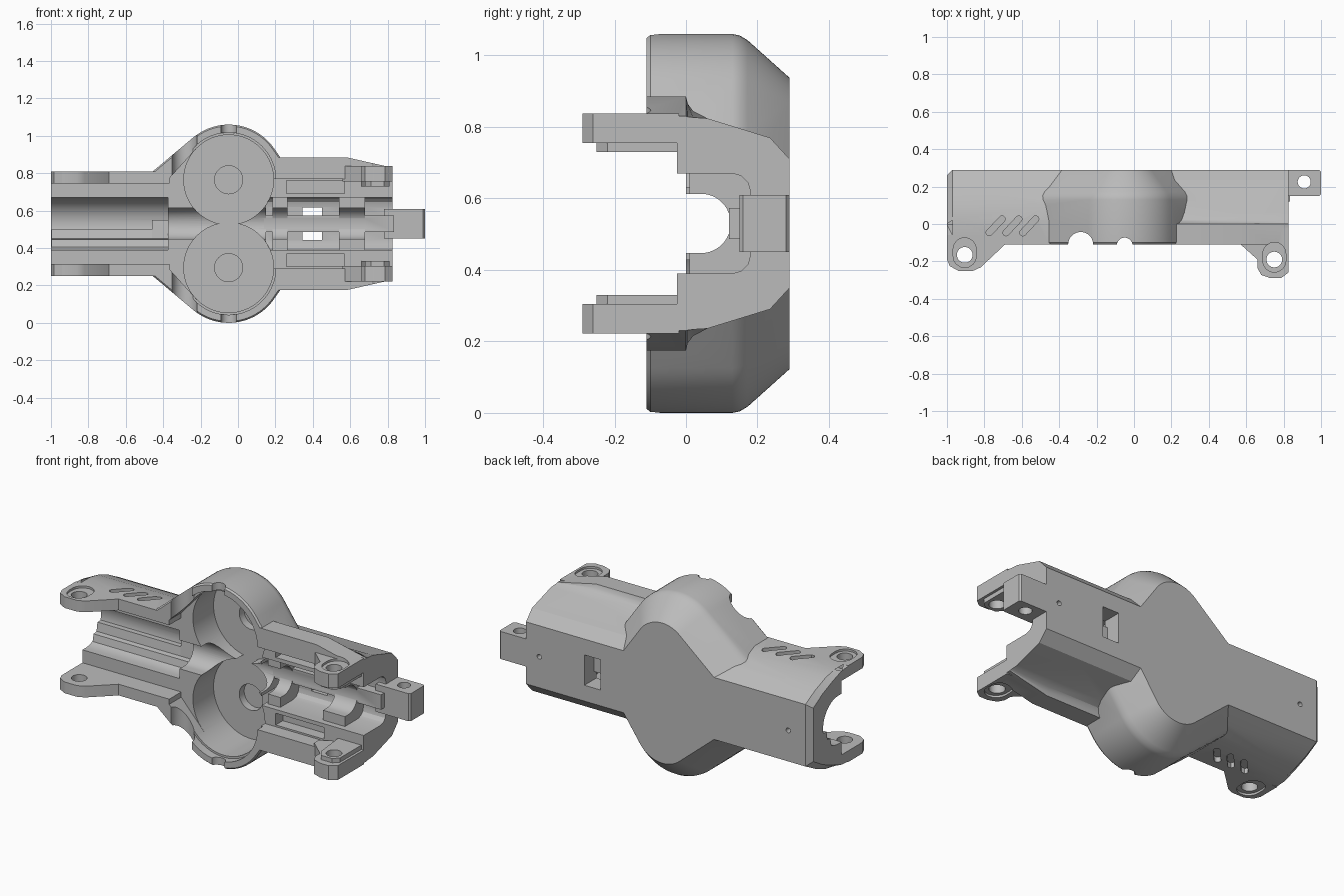
import bpy, bmesh
from math import sin, cos, pi, radians

cube = bpy.data.objects.get("Cube")
if cube:
    bpy.data.objects.remove(cube, do_unlink=True)

MID = 0.53                       # height of the symmetry plane
CX, LOBE, R = -0.05, 0.235, 0.295  # twin round housings

grey = bpy.data.materials.new("plain grey")
grey.use_nodes = True
grey.diffuse_color = (0.5, 0.5, 0.5, 1)
grey.node_tree.nodes["Principled BSDF"].inputs["Base Color"].default_value = (0.5, 0.5, 0.5, 1)


def loft(name, rings):
    """Closed solid through rings of equal point count."""
    bm = bmesh.new()
    loops = [[bm.verts.new(p) for p in ring] for ring in rings]
    n = len(loops[0])
    for a, b in zip(loops, loops[1:]):
        for i in range(n):
            j = (i + 1) % n
            bm.faces.new((a[i], a[j], b[j], b[i]))
    bm.faces.new(loops[0])
    bm.faces.new(loops[-1])
    bmesh.ops.recalc_face_normals(bm, faces=bm.faces)
    me = bpy.data.meshes.new(name)
    bm.to_mesh(me)
    bm.free()
    me.materials.append(grey)
    ob = bpy.data.objects.new(name, me)
    bpy.context.collection.objects.link(ob)
    return ob


def prism(name, pts, axis, a, b):
    place = {"x": lambda p, h: (h, p[0], p[1]),
             "y": lambda p, h: (p[0], h, p[1]),
             "z": lambda p, h: (p[0], p[1], h)}[axis]
    return loft(name, [[place(p, h) for p in pts] for h in (a, b)])


def box(name, x, y, z):
    return prism(name, [(x[0], y[0]), (x[1], y[0]), (x[1], y[1]), (x[0], y[1])], "z", *z)


def circle(u, v, r, n=40):
    return [(u + r * cos(2 * pi * i / n), v + r * sin(2 * pi * i / n)) for i in range(n)]


def trough(r, yc, front=-0.4):
    """U-shaped section in (y, z) open towards the front."""
    arc = [(yc + r * cos(t), r * sin(t)) for t in [radians(-90 + 7.5 * i) for i in range(25)]]
    return [(front, -r)] + arc + [(front, r)]


def capsule(u, v, half, r, ang):
    du, dv = half * cos(ang), half * sin(ang)
    out = []
    for s, start in ((1, ang - pi / 2), (-1, ang + pi / 2)):
        out += [(u + s * du + r * cos(start + pi * i / 8),
                 v + s * dv + r * sin(start + pi * i / 8)) for i in range(9)]
    return out


def both(half):
    return half + [(y, -z) for y, z in reversed(half)]


def combine(target, tool, op):
    mod = target.modifiers.new(op, "BOOLEAN")
    mod.operation, mod.solver, mod.object = op, "EXACT", tool
    bpy.context.view_layer.objects.active = target
    bpy.ops.object.modifier_apply(modifier=mod.name)
    bpy.data.objects.remove(tool, do_unlink=True)


# Left barrel with a bevelled end
def section(x, half):
    return [(x, y, z) for y, z in both(half)]


full = [(-.11, .28), (.02, .28), (.1, .266), (.2, .228), (.265, .193), (.29, .18)]
end = [(-.11, .28), (.0, .272), (.08, .245), (.175, .205), (.235, .17), (.26, .155)]
shell = loft("housing_shell", [section(-1, end), section(-.97, full), section(-.1, full)])


# Right barrel with a flange that tapers towards its end
def right_half(f):
    k = f - .295
    return [(-.11, f), (0, f), (.005, .295 + k * .66), (.02, .295 + k * .33),
            (.06, .294), (.235, .24), (.29, .18)]


combine(shell, loft("right_barrel", [section(-.1, right_half(.355)), section(.58, right_half(.355)),
                                     section(.825, right_half(.3))]), "UNION")


# Twin-lobe housing with a chamfered back
def lobes(r, y):
    a0, a1 = radians(35), radians(130)
    arc = [(CX + r * cos(a0 + (a1 - a0) * i / 24), LOBE + r * sin(a0 + (a1 - a0) * i / 24))
           for i in range(25)]
    t0 = (arc[0][1] - .15) / cos(a0)
    t1 = (arc[-1][1] - .15) / -cos(a1)
    top = [(arc[0][0] + t0 * sin(a0), .15)] + arc + [(arc[-1][0] - t1 * sin(a1), .15)]
    return [(x, y, z) for x, z in both(top)]


combine(shell, loft("lobes", [lobes(R - .008, -.11), lobes(R, -.1), lobes(R, .13), lobes(R - .004, .15),
                              lobes(R - .017, .172), lobes(.175, .287), lobes(.172, .29)]), "UNION")

cuts = [
    # Left channel: wide ledge, round trough, then a narrower bore between the lobes
    box("ledge", (-1.1, .16), (-.4, 0), (-.215, .215)),
    prism("trough", trough(.14, .03), "x", -1.1, -.375),
    prism("inner_bore", trough(.083, .042), "x", -.5, .3),
    # Right channel: wide ledge, then rounded square trough
    box("right_ledge", (.1, 1), (-.4, -.025), (-.24, .24)),
    prism("right_trough", both([(-.4, .14), (.13, .14), (.155, .133), (.173, .115), (.18, .09)]), "x", .15, 1),
    # Back window and screw pilot holes
    box("window", (.345, .45), (.1, .4), (-.088, .088)),
    prism("pilot_a", circle(.74, 0, .014, 16), "y", .25, .4),
    prism("pilot_b", circle(-.86, 0, .014, 16), "y", .25, .4),
]
for s in (1, -1):
    cuts += [
        # Round pockets with a deeper centre recess
        prism("pocket", circle(CX, s * LOBE, .24, 64), "y", -.3, .19),
        prism("pocket_rim", circle(CX, s * LOBE, .252, 64), "y", -.3, -.06),
        prism("recess", circle(CX, s * LOBE, .075), "y", .1, .235),
        prism("side_relief", [(-.365, s * .17), (-.365, s * .245), (-.22, s * .405), (-.12, s * .2)],
              "y", -.3, .0),
        # Cable notches in the rim
        prism("wire_notch", circle(-.285, -.11, .067), "z", s * .25, s * .6),
        prism("small_notch", circle(CX, -.115, .042), "z", s * .42, s * .6),
        # Rectangular slots beside the right channel
        box("side_slot", (.26, .57), (-.3, .04), (s * .162, s * .23)),
    ]
    # Slanted grip grooves
    cuts += [prism("grip", capsule(x, -.01, .05, .017, radians(47)), "z", s * .25, s * .4)
             for x in (-.74, -.65, -.56)]
for c in cuts:
    combine(shell, c, "DIFFERENCE")

# Saddle supports in the right channel
for x0, x1 in ((.185, .265), (.54, .68)):
    saddle = box("saddle", (x0, x1), (.01, .19), (-.15, .15))
    combine(saddle, prism("saddle_bore", trough(.083, .042), "x", x0 - .1, x1 + .1), "DIFFERENCE")
    combine(shell, saddle, "UNION")

# Stepped rail along the lower side of the left trough
for x0, x1, edge in ((-.998, -.455, -.03), (-.46, -.37, .02)):
    rail = [(.2, edge), (.135, edge), (.127, -.08), (.1, -.085), (.09, -.13), (.09, -.15), (.2, -.15)]
    combine(shell, prism("rail", rail, "x", x0, x1), "UNION")

# Centre rib and end tongue with a cross hole
combine(shell, box("centre_rib", (.14, .835), (.12, .2), (-.043, .043)), "UNION")
tongue = prism("tongue", [(.78, .15), (.99, .15), (1, .16), (1, .28), (.99, .289), (.78, .289)],
               "z", -.08, .08)
combine(tongue, prism("tongue_hole", circle(.91, .225, .035, 24), "z", -.2, .2), "DIFFERENCE")
combine(shell, tongue, "UNION")

# Screw ears on both barrels
left_ear = [(-1, -.06), (-1, -.19), (-.985, -.225), (-.94, -.25), (-.86, -.25), (-.82, -.232),
            (-.69, -.11), (-.69, -.06)]
right_ear = [(.56, -.06), (.56, -.1), (.66, -.19), (.66, -.235), (.68, -.272), (.73, -.29),
             (.785, -.29), (.825, -.26), (.825, -.02), (.62, -.02)]
lug = [(.66, -.02), (.68, -.21), (.71, -.25), (.78, -.25), (.81, -.22), (.81, -.02)]
for s in (1, -1):
    combine(shell, prism("ear", left_ear, "z", s * .215, s * .28), "UNION")
    combine(shell, prism("ear", right_ear, "z", s * .225, s * .308), "UNION")
    combine(shell, prism("lug", lug, "z", s * .2, s * .24), "UNION")
    for x, y, face in ((-.905, -.165, .28), (.75, -.19, .308)):
        combine(shell, prism("screw_hole", circle(x, y, .042, 32), "z", s * .15, s * .4), "DIFFERENCE")
        combine(shell, prism("counterbore", capsule(x, y + .012, .018, .062, pi / 2), "z",
                             s * (face - .012), s * .4), "DIFFERENCE")

# Stand on the ground and shade
for v in shell.data.vertices:
    v.co.z += MID
for o in bpy.context.selected_objects:
    o.select_set(False)
shell.select_set(True)
bpy.context.view_layer.objects.active = shell
bpy.ops.object.shade_smooth_by_angle(angle=radians(25))
